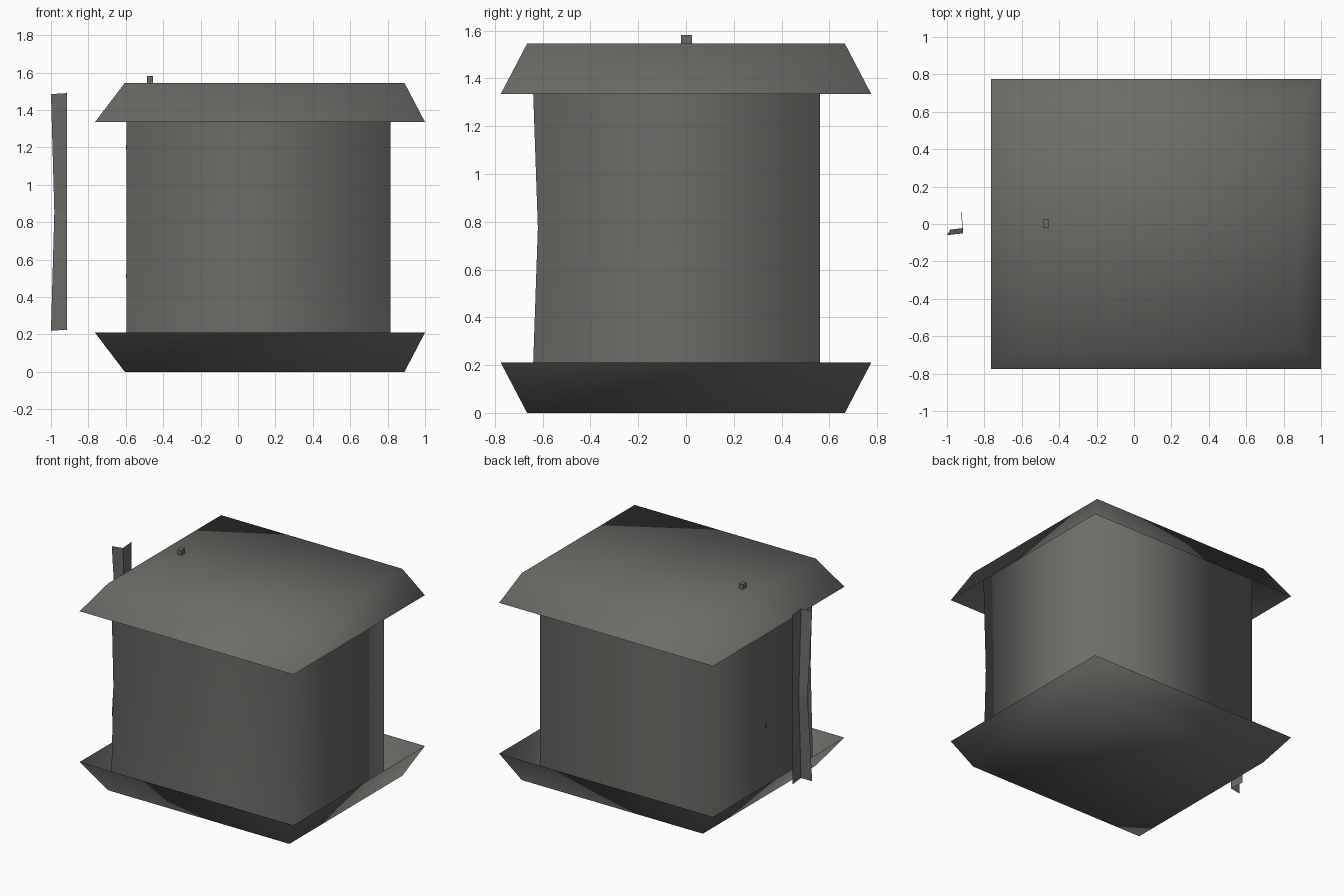
import bpy, bmesh

if "Cube" in bpy.data.objects:
    bpy.data.objects.remove(bpy.data.objects["Cube"])

grey = bpy.data.materials.new("dark warm grey")
grey.diffuse_color = (0.155, 0.148, 0.138, 1)
grey.use_nodes = True
grey.node_tree.nodes["Principled BSDF"].inputs["Base Color"].default_value = grey.diffuse_color


def loft(name, rings, closed=True, cap_first=False, cap_last=False, smooth=True):
    """Skin a stack of matching point rings, with optional end caps."""
    bm = bmesh.new()
    rows = [[bm.verts.new(p) for p in ring] for ring in rings]
    n = len(rows[0])
    for a, b in zip(rows, rows[1:]):
        for i in range(n if closed else n - 1):
            j = (i + 1) % n
            bm.faces.new((a[i], a[j], b[j], b[i]))
    if cap_first:
        bm.faces.new(rows[0][::-1])
    if cap_last:
        bm.faces.new(rows[-1])
    for f in bm.faces:
        f.smooth = smooth
    me = bpy.data.meshes.new(name)
    bm.to_mesh(me)
    bm.free()
    me.materials.append(grey)
    ob = bpy.data.objects.new(name, me)
    bpy.context.collection.objects.link(ob)
    return ob


def rect(x0, x1, y0, y1, z):
    return [(x0, y0, z), (x1, y0, z), (x1, y1, z), (x0, y1, z)]


def box(name, x0, x1, y0, y1, z0, z1):
    return loft(name, [rect(x0, x1, y0, y1, z0), rect(x0, x1, y0, y1, z1)],
                cap_first=True, cap_last=True, smooth=False)


# flared open tray below, and the same shape inverted as the roof
inner = (-0.605, 0.89, -0.665, 0.665)
outer = (-0.765, 1.0, -0.775, 0.775)
loft("base_tray", [rect(*inner, 0.0), rect(*outer, 0.21)], cap_first=True)
loft("roof", [rect(*outer, 1.335), rect(*inner, 1.545)], cap_last=True)

# two-storey body, front pinched slightly at the seam
loft("body", [rect(-0.595, 0.815, y, 0.56, z)
              for y, z in ((-0.646, 0.02), (-0.62, 0.775), (-0.646, 1.525))])

# separate upright angle strip on the left, narrower at its middle
loft("side_strip", [[(-1.0, -0.06, 0.22), (-0.915, -0.05, 0.225), (-0.925, 0.065, 0.225)],
                    [(-0.982, -0.03, 0.855), (-0.915, -0.022, 0.855), (-0.922, 0.065, 0.855)],
                    [(-1.0, -0.06, 1.485), (-0.915, -0.05, 1.49), (-0.925, 0.065, 1.49)]],
     closed=False, smooth=False)

# small knob on the roof
box("roof_knob", -0.487, -0.455, -0.02, 0.025, 1.54, 1.582)

# tiny hinge pins on the left wall
for label, z in (("lower", 0.51), ("upper", 1.2)):
    box(label + "_pin", -0.6, -0.594, -0.11, -0.09, z - 0.012, z + 0.012)
